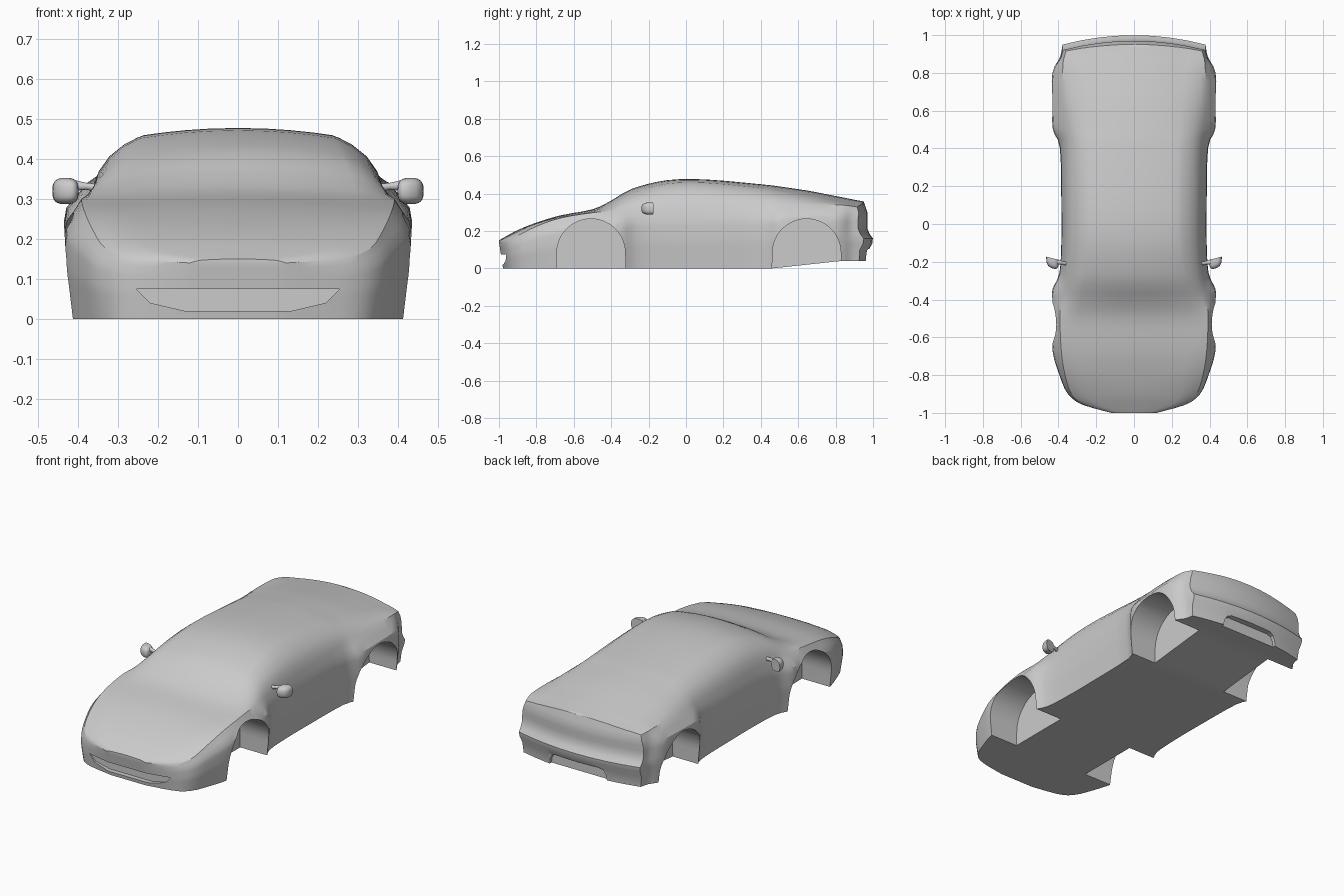
import bpy, bmesh, math
from mathutils import Vector

if "Cube" in bpy.data.objects:
    bpy.data.objects.remove(bpy.data.objects["Cube"])

# body stations: y, max half width, belt half width, belt z, roof edge half width, roof edge z, centre z
STATIONS = [
    (-1.00, .12, .12, .140, .09, .147, .150),
    (-.96, .27, .255, .150, .20, .166, .173),
    (-.90, .35, .33, .175, .25, .196, .205),
    (-.80, .395, .365, .225, .265, .240, .245),
    (-.67, .432, .385, .270, .28, .277, .284),
    (-.50, .435, .392, .298, .30, .306, .316),
    (-.40, .435, .385, .305, .285, .345, .363),
    (-.34, .430, .378, .310, .275, .376, .400),
    (-.26, .395, .370, .315, .26, .412, .436),
    (-.10, .385, .366, .320, .24, .453, .472),
    (.10, .385, .365, .325, .235, .458, .476),
    (.40, .392, .362, .335, .24, .430, .450),
    (.50, .430, .370, .337, .245, .414, .438),
    (.65, .435, .378, .340, .25, .392, .416),
    (.80, .432, .378, .340, .26, .364, .387),
    (.89, .392, .372, .335, .28, .347, .370),
    (.96, .380, .360, .328, .28, .338, .358)]
TAIL = [(.04, .012), (.11, .018), (.14, .04), (.16, .04), (.2, .01), (.3, .01), (.36, -.01)]
LEVELS = (0, .2, .33, .42, .5, .6, .7, .8, .9, 1)
COLS = 8


def interp(keys, v):
    if v <= keys[0][0]:
        return keys[0][1]
    for (a, p), (b, q) in zip(keys, keys[1:]):
        if v <= b:
            return p + (q - p) * (v - a) / (b - a)
    return keys[-1][1]


def catmull(pts, steps):
    out = []
    for i in range(len(pts) - 1):
        p = [pts[max(0, min(len(pts) - 1, i + k))] for k in (-1, 0, 1, 2)]
        for s in range(steps):
            t = s / steps
            out.append([.5 * (2 * b + (c - a) * t + (2 * a - 5 * b + 4 * c - d) * t * t
                              + (3 * b - a - 3 * c + d) * t ** 3) for a, b, c, d in zip(*p)])
    return out + [list(pts[-1])]


def warp(x, y, z):
    """Bow the tail in plan and give tail and nose their side profile."""
    k = max(0, min(1, (y - .85) / .11))
    n = max(0, min(1, (-.93 - y) / .07))
    return (x, y + k * (interp(TAIL, z) - .05 * (x / .38) ** 2) + n * .022 * max(0, 1 - z / .14), z)


def half_section(s):
    y, wm, ws, zs, wr, zr, zc = s
    zb = interp([(.46, 0), (.83, .04)], y)
    pts = []
    for f in LEVELS:
        pts.append((interp([(0, wm - .014), (.45, wm), (.78, wm - .001), (1, ws)], f), y, zb + f * (zs - zb)))
    bulge = .16 * (zr - zs)
    for t in (.25, .5, .75, .92):
        b = bulge * 4 * t * (1 - t)
        pts.append((ws + (wr - ws) * t + b, y, zs + (zr - zs) * t + b * .7))
    for t in (0, .2, .45, .7, 1):
        pts.append((wr * (1 - t), y, zr + (zc - zr) * (1 - (1 - t) ** 2)))
    return pts


def across(p):
    return [(p[0] * (1 - 2 * i / COLS), p[1], p[2]) for i in range(COLS + 1)]


def grid(bm, rows):
    vs = [[bm.verts.new(warp(*p)) for p in r] for r in rows]
    for a, b in zip(vs, vs[1:]):
        for i in range(len(a) - 1):
            bm.faces.new((a[i], a[i + 1], b[i + 1], b[i]))


def finish(bm, name):
    bmesh.ops.recalc_face_normals(bm, faces=bm.faces[:])
    me = bpy.data.meshes.new(name)
    bm.to_mesh(me)
    bm.free()
    ob = bpy.data.objects.new(name, me)
    bpy.context.collection.objects.link(ob)
    return ob


def activate(ob):
    bpy.ops.object.select_all(action='DESELECT')
    ob.select_set(True)
    bpy.context.view_layer.objects.active = ob


def prism(name, pts, direction):
    bm = bmesh.new()
    f = bm.faces.new([bm.verts.new(p) for p in pts])
    ext = bmesh.ops.extrude_face_region(bm, geom=[f])['geom']
    bmesh.ops.translate(bm, vec=direction, verts=[v for v in ext if isinstance(v, bmesh.types.BMVert)])
    ob = finish(bm, name)
    ob.hide_render = True
    return ob


# body shell: skin, floor and end caps
bm = bmesh.new()
halves = [half_section(s) for s in catmull(STATIONS, 3)]
grid(bm, [h + [(-x, y, z) for x, y, z in h[-2::-1]] for h in halves])
grid(bm, [across(h[0]) for h in halves])
for h in (halves[0], halves[-1]):
    grid(bm, [across(p) for p in h])
bmesh.ops.remove_doubles(bm, verts=bm.verts[:], dist=1e-5)
body = finish(bm, "car_body")

# wheel wells, front intake and rear diffuser opening
cutters = []
for yc in (-.508, .645):
    for side in (-1, 1):
        arc = [(side * .24, yc + .183 * math.cos(a), .082 + .183 * math.sin(a))
               for a in (math.pi * i / 24 for i in range(25))]
        arc = [(side * .24, yc + .186, -.1)] + arc + [(side * .24, yc - .186, -.1)]
        cutters.append(prism("wheel_well_cutter", arc, (side * .4, 0, 0)))
intake = [(.255, .075), (.22, .04), (.135, .02)]
intake += [(-x, z) for x, z in reversed(intake)]
cutters.append(prism("intake_cutter", [(x, -.955, z) for x, z in intake], (0, -.2, 0)))
diffuser = [(.19, -.05), (.175, .07), (.16, .095), (.135, .105)]
diffuser += [(-x, z) for x, z in reversed(diffuser)]
cutters.append(prism("diffuser_cutter", [(x, .945, z) for x, z in diffuser], (0, .2, 0)))
activate(body)
for c in cutters:
    m = body.modifiers.new("cut", 'BOOLEAN')
    m.operation = 'DIFFERENCE'
    m.solver = 'EXACT'
    m.object = c
    bpy.ops.object.modifier_apply(modifier=m.name)
for c in cutters:
    bpy.data.objects.remove(c)
bpy.ops.object.shade_smooth_by_angle(angle=math.radians(28))

# door mirrors: rounded housing with flat rear glass, on a tapered arm
for side, label in ((-1, "left"), (1, "right")):
    bm = bmesh.new()
    bmesh.ops.create_uvsphere(bm, u_segments=20, v_segments=12, radius=1)
    for v in bm.verts:
        p = [math.copysign(abs(c) ** .7, c) for c in v.co]
        v.co = Vector((side * (.432 + .033 * p[0]), -.19 + .045 * p[1] + .012 * p[0], .32 + .033 * p[2]))
    cut = bmesh.ops.bisect_plane(bm, geom=bm.verts[:] + bm.edges[:] + bm.faces[:], clear_outer=True,
                                 plane_co=(side * .43, -.182, .32), plane_no=(side * -.25, 1, 0))
    bmesh.ops.holes_fill(bm, edges=[e for e in bm.edges if e.is_boundary])
    ob = finish(bm, label + "_mirror_housing")
    activate(ob)
    bpy.ops.object.shade_smooth_by_angle(angle=math.radians(40))

    bm = bmesh.new()
    rings = []
    for x, y, z, ry, rz in ((.335, -.215, .325, .012, .012), (.38, -.205, .332, .009, .009), (.42, -.2, .335, .014, .016)):
        rings.append([bm.verts.new((side * x, y + ry * math.cos(a), z + rz * math.sin(a)))
                      for a in (math.tau * i / 10 for i in range(10))])
    for a, b in zip(rings, rings[1:]):
        for i in range(10):
            bm.faces.new((a[i], a[(i + 1) % 10], b[(i + 1) % 10], b[i]))
    bm.faces.new(rings[0])
    bm.faces.new(rings[-1])
    ob = finish(bm, label + "_mirror_arm")
    activate(ob)
    bpy.ops.object.shade_smooth_by_angle(angle=math.radians(40))
